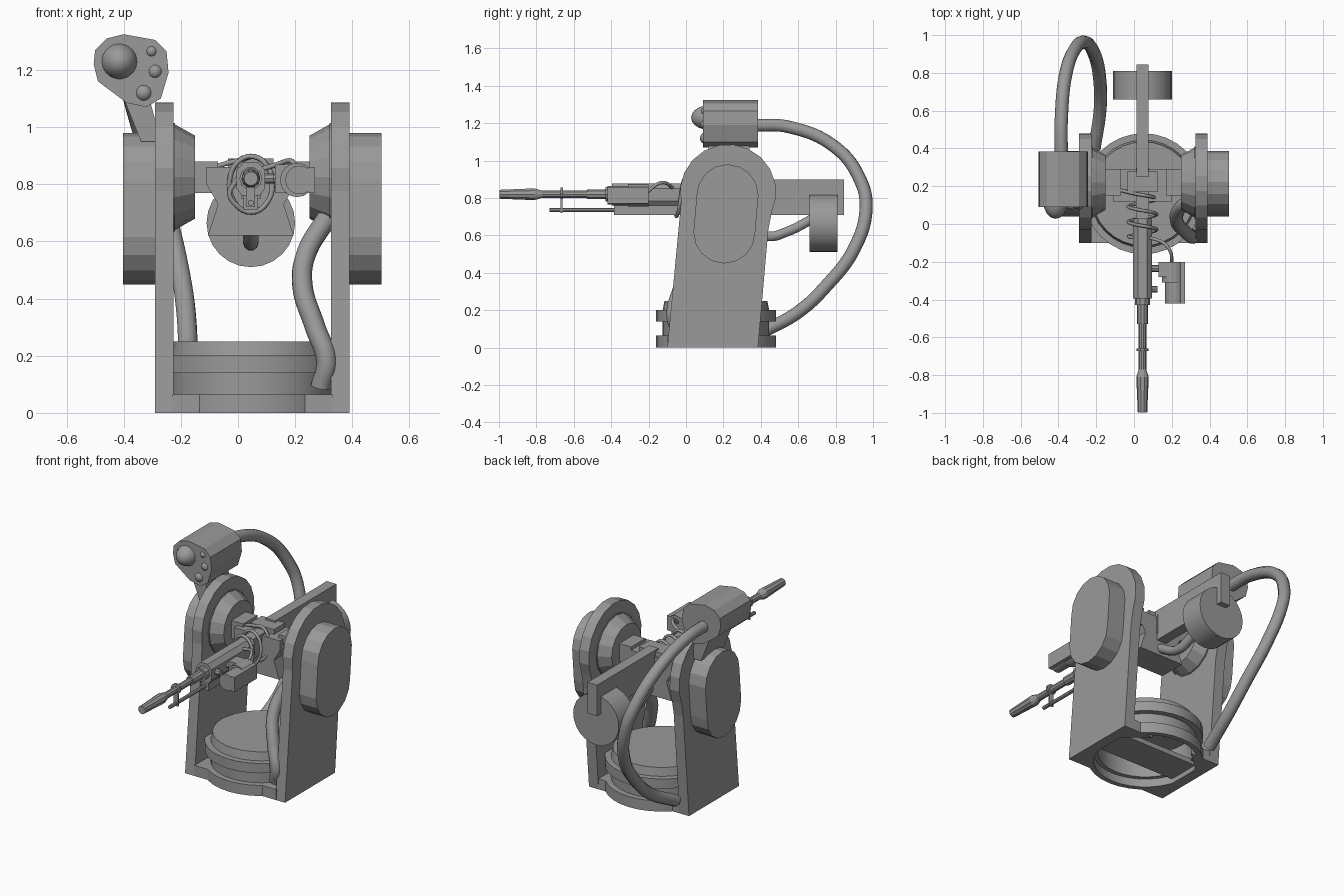
import bpy, bmesh, math
from mathutils import Matrix, Vector

if "Cube" in bpy.data.objects:
    bpy.data.objects.remove(bpy.data.objects["Cube"])

GREY = (0.32, 0.32, 0.32, 1)
metal = bpy.data.materials.new("gun grey")
metal.use_nodes = True
metal.diffuse_color = GREY
metal.node_tree.nodes["Principled BSDF"].inputs["Base Color"].default_value = GREY

CX = 0.05       # turret centre line
GX = 0.045      # gun centre line
TURN = {"z": Matrix(), "y": Matrix.Rotation(-math.pi / 2, 4, "X"),
        "x": Matrix.Rotation(math.pi / 2, 4, "Y")}


def finish(name, bm, smooth=False):
    bmesh.ops.recalc_face_normals(bm, faces=bm.faces)
    mesh = bpy.data.meshes.new(name)
    bm.to_mesh(mesh)
    bm.free()
    mesh.materials.append(metal)
    obj = bpy.data.objects.new(name, mesh)
    bpy.context.collection.objects.link(obj)
    if smooth:
        bpy.ops.object.select_all(action="DESELECT")
        obj.select_set(True)
        bpy.context.view_layer.objects.active = obj
        bpy.ops.object.shade_smooth_by_angle(angle=math.radians(32))
    return obj


def prism(name, outline, axis, lo, hi):
    """Extrude an outline along an axis; the outline uses the other two axes in order."""
    place = {"x": lambda a, b, c: (c, a, b), "y": lambda a, b, c: (a, c, b),
             "z": lambda a, b, c: (a, b, c)}[axis]
    bm = bmesh.new()
    face = bm.faces.new([bm.verts.new(place(a, b, lo)) for a, b in outline])
    new = bmesh.ops.extrude_face_region(bm, geom=[face])["geom"]
    bm.verts.ensure_lookup_table()
    bmesh.ops.translate(bm, vec=place(0, 0, hi - lo),
                        verts=[v for v in new if isinstance(v, bmesh.types.BMVert)])
    return finish(name, bm)


def box(name, x, y, z):
    x, y, z = sorted(x), sorted(y), sorted(z)
    return prism(name, [(x[0], y[0]), (x[1], y[0]), (x[1], y[1]), (x[0], y[1])], "z", *z)


def lathe(name, profile, centre, axis="z", sides=24, smooth=True):
    """Spin (radius, height) points about an axis through centre."""
    bm = bmesh.new()
    verts = [bm.verts.new((r, 0, h)) for r, h in profile]
    edges = [bm.edges.new(pair) for pair in zip(verts, verts[1:])]
    bmesh.ops.spin(bm, geom=verts + edges, cent=(0, 0, 0), axis=(0, 0, 1),
                   angle=math.tau, steps=sides)
    bmesh.ops.remove_doubles(bm, verts=bm.verts, dist=0.0005)
    bmesh.ops.transform(bm, matrix=Matrix.Translation(centre) @ TURN[axis], verts=bm.verts)
    return finish(name, bm, smooth)


def rod(name, radius, centre, axis, lo, hi, sides=12):
    return lathe(name, [(0, lo), (radius, lo), (radius, hi), (0, hi)], centre, axis, sides)


def hose(name, points, radius, steps=8):
    curve = bpy.data.curves.new(name, "CURVE")
    curve.dimensions = "3D"
    curve.bevel_depth = radius
    curve.bevel_resolution = 3
    curve.resolution_u = steps
    curve.use_fill_caps = True
    spline = curve.splines.new("BEZIER")
    spline.bezier_points.add(len(points) - 1)
    for bp, co in zip(spline.bezier_points, points):
        bp.co = co
        bp.handle_left_type = bp.handle_right_type = "AUTO"
    obj = bpy.data.objects.new(name, curve)
    bpy.context.collection.objects.link(obj)
    curve.materials.append(metal)
    bpy.ops.object.select_all(action="DESELECT")
    obj.select_set(True)
    bpy.context.view_layer.objects.active = obj
    bpy.ops.object.convert(target="MESH")
    bpy.ops.object.shade_smooth_by_angle(angle=math.radians(50))


def arc(cx, cz, r, start, end, steps):
    angles = [math.radians(start + (end - start) * i / steps) for i in range(steps + 1)]
    return [(cx + r * math.cos(a), cz + r * math.sin(a)) for a in angles]


# Hollow turntable with two flanges
lathe("turntable", [(0, .22), (.265, .2), (.265, .05), (.29, .05), (.29, 0), (.32, 0),
                    (.32, .065), (.285, .065), (.285, .14), (.32, .14), (.32, .2),
                    (.285, .2), (.275, .25), (0, .25)], (CX, .16, 0), sides=32)
box("floor_bar", (-.23, .33), (.06, .26), (.03, .06))

# Side arms, pods, bearings and corner feet on both sides
arm = [(-.1, 0), (.385, 0), (.44, .63)] + arc(.225, .83, .257, -25, 192, 12)
pod = arc(.222, .815, .165, 0, 180, 8) + arc(.205, .615, .165, 180, 360, 8)
for side, s in (("right", -1), ("left", 1)):
    def at(d):
        return CX + s * d
    prism(side + "_arm", arm, "x", at(.275), at(.34))
    prism(side + "_pod", pod, "x", at(.34), at(.453))
    lathe(side + "_bearing", [(0, s * .27), (.19, s * .27), (.19, s * .28), (.145, s * .2),
                              (0, s * .2)], (CX, .22, .825), "x", 16, smooth=False)
    box(side + "_trunnion", (at(.12), at(.21)), (.15, .29), (.77, .88))
    for end, y, into in (("front", -.1, 1), ("back", .385, -1)):
        prism(f"{side}_{end}_foot", [(at(.28), y), (at(.14), y), (at(.28), y + into * .12)],
              "z", 0, .065)

# Cradle carrying the gun
cradle = [(.155, .86), (.155, .8), (.115, .73), (.15, .62)]
prism("cradle", [(GX + x, z) for x, z in cradle] + [(GX - x, z) for x, z in cradle[::-1]],
      "y", .12, .29)
box("cradle_block", (GX - .08, GX + .08), (.17, .28), (.8, .89))

# Rear beam and counterweight
box("rear_beam", (.012, .077), (.25, .845), (.71, .9))
rod("counterweight", .155, (GX, 0, .665), "y", .66, .81, 24)
hose("rear_bracket", [(GX, .28, .67), (GX, .44, .595), (GX, .54, .62), (GX, .68, .69)], .027)

# Gun body, barrel and lower rod
body = [(.03, .76), (.05, .785), (.05, .85), (.025, .878)]
prism("receiver", [(GX + x, z) for x, z in body] + [(GX - x, z) for x, z in body[::-1]],
      "y", -.395, .03)
box("receiver_rear", (GX - .035, GX + .035), (.03, .3), (.75, .87))
box("lower_rail", (GX - .025, GX + .025), (-.385, .15), (.71, .765))
lathe("barrel", [(0, -.998), (.025, -.998), (.033, -.81), (.02, -.77), (.02, -.53),
                 (.028, -.53), (.028, -.43), (.04, -.43), (.04, -.39), (0, -.39)],
      (GX, 0, .82), "y", 10, smooth=False)
rod("lower_rod", .011, (GX, 0, .735), "y", -.73, -.38, 8)
box("barrel_bracket", (GX - .015, GX + .015), (-.67, -.66), (.72, .8))
rod("barrel_collar", .032, (GX, 0, .825), "y", -.672, -.658, 10)

# Sight beside the gun
rod("sight_body", .06, (.207, 0, .815), "y", -.31, -.2, 16)
rod("sight_lens", .05, (.215, 0, .815), "y", -.42, -.3, 16)
box("sight_hood", (.245, .27), (-.42, -.2), (.77, .86))
box("sight_housing", (.13, .2), (-.28, -.2), (.77, .87))
for i, y in enumerate((-.235, -.345)):
    rod(f"sight_mount_{i}", .018, (0, y, .82), "x", GX, .135 - .01 * i, 8)

# Thin cable coiled around the gun
coil = [(-.14, .19, .83), (-.08, .18, .86)]
for i in range(25):
    a = math.radians(120 - i * 42)
    coil.append((GX + .075 * math.cos(a), .16 - .0095 * i, .8 + .098 * math.sin(a)))
coil += [(.14, -.09, .87), (.19, -.14, .88), (.2, -.21, .83)]
hose("coiled_cable", coil, .009, 4)

# Sensor head with lenses and neck
head = [(-.46, 1.31), (-.40, 1.325), (-.29, 1.305), (-.25, 1.265), (-.243, 1.19), (-.27, 1.1),
        (-.32, 1.07), (-.39, 1.085), (-.49, 1.16), (-.505, 1.22), (-.5, 1.27)]
prism("sensor_head", head, "y", .09, .385)
for i, (x, z, r) in enumerate([(-.415, 1.23, .066), (-.303, 1.265, .02),
                               (-.29, 1.195, .026), (-.33, 1.12, .031)]):
    bm = bmesh.new()
    bmesh.ops.create_uvsphere(bm, u_segments=16, v_segments=10, radius=r)
    bmesh.ops.transform(bm, matrix=Matrix.Translation((x, .09 + r * .5, z))
                        @ Matrix.Diagonal((1, 1.45 if i == 0 else 1, 1, 1)), verts=bm.verts)
    finish(f"lens_{i}", bm, True)
prism("sensor_neck", [(-.4, 1.1), (-.31, 1.1), (-.27, .95), (-.34, .95)], "y", .12, .34)

# Thick hoses
hose("sensor_hose", [(-.385, .37, 1.19), (-.385, .55, 1.18), (-.36, .8, 1.07),
                     (-.31, .93, .9), (-.265, .963, .75), (-.21, .9, .53),
                     (-.18, .75, .33), (-.18, .6, .19), (-.21, .4, .08)], .035)
hose("feed_hose", [(.31, .13, .68), (.24, .08, .56), (.225, .02, .45), (.27, -.04, .3),
                   (.31, -.07, .18), (.29, -.05, .09)], .036)
